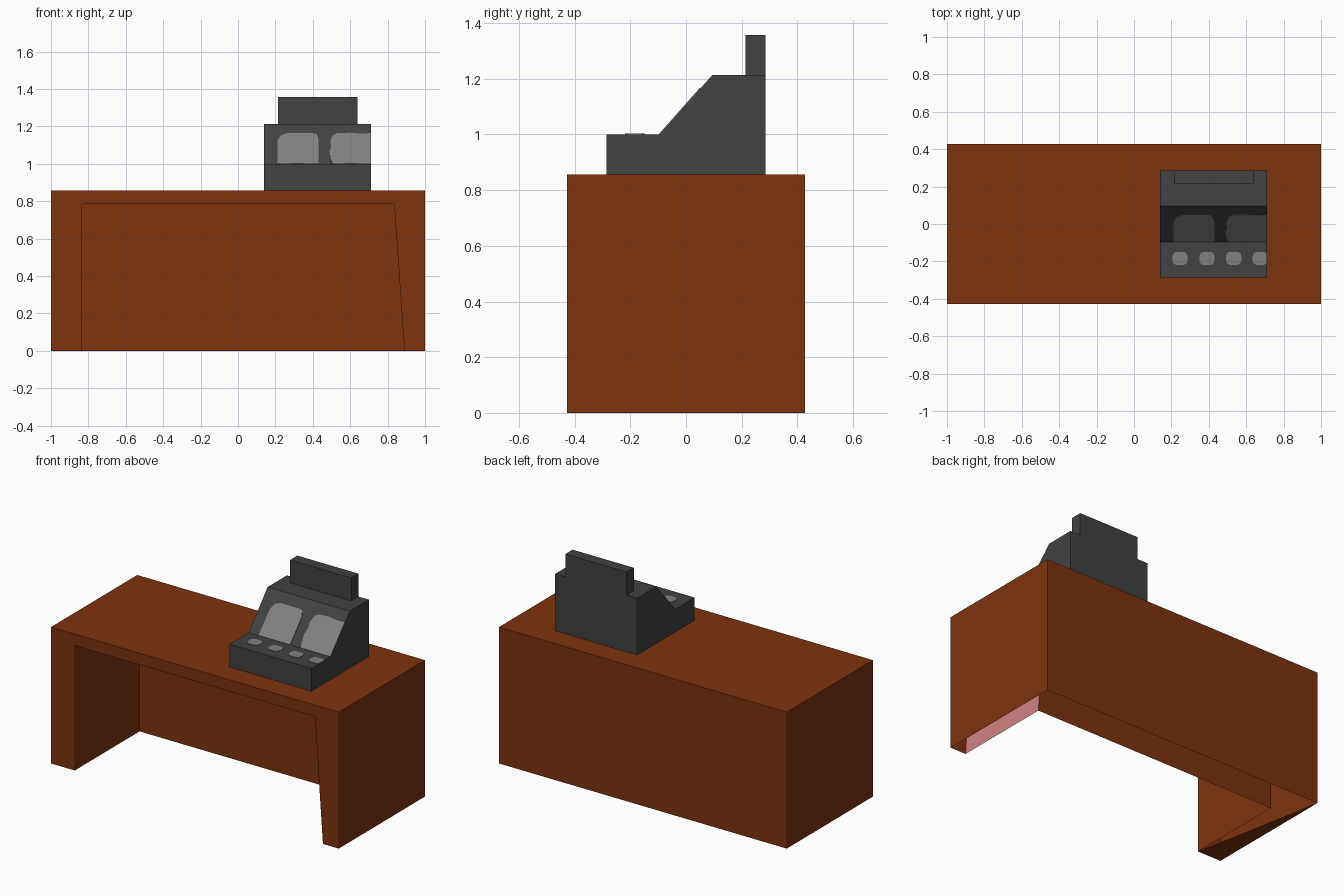
import bpy, math
from mathutils import Vector

if "Cube" in bpy.data.objects:
    bpy.data.objects.remove(bpy.data.objects["Cube"])


def material(name, rgb):
    m = bpy.data.materials.new(name)
    m.diffuse_color = (*rgb, 1)
    m.use_nodes = True
    m.node_tree.nodes["Principled BSDF"].inputs["Base Color"].default_value = m.diffuse_color
    return m


BROWN = material("brown wood", (0.205, 0.033, 0.004))
PINK = material("pink panel", (0.62, 0.22, 0.22))
DARK = material("dark grey", (0.054, 0.054, 0.054))
GREY = material("light grey", (0.225, 0.217, 0.217))


def make_object(name, faces, mats):
    """faces: list of (points, outward direction, material index)"""
    verts, index, polys, slots = [], {}, [], []
    for pts, out, slot in faces:
        pts = [Vector(p) for p in pts]
        normal = sum((pts[i].cross(pts[(i + 1) % len(pts)])
                      for i in range(len(pts))), Vector())
        if normal.dot(Vector(out)) < 0:
            pts.reverse()
        poly = []
        for p in pts:
            key = tuple(round(c, 5) for c in p)
            if key not in index:
                index[key] = len(verts)
                verts.append(key)
            poly.append(index[key])
        polys.append(poly)
        slots.append(slot)
    me = bpy.data.meshes.new(name)
    me.from_pydata(verts, [], polys)
    for m in mats:
        me.materials.append(m)
    for p, s in zip(me.polygons, slots):
        p.material_index = s
    me.update()
    ob = bpy.data.objects.new(name, me)
    bpy.context.collection.objects.link(ob)
    return ob


def prism(name, loop, offset, mat):
    """Solid made by sweeping a planar loop along an offset."""
    a = [Vector(p) for p in loop]
    off = Vector(offset)
    b = [p + off for p in a]
    mid = sum(a + b, Vector()) / (2 * len(a))
    faces = [(a, -off, 0), (b, off, 0)]
    n = off.normalized()
    area = sum((a[i].cross(a[(i + 1) % len(a)]) for i in range(len(a))), Vector())
    sign = 1 if area.dot(n) > 0 else -1
    for i in range(len(a)):
        j = (i + 1) % len(a)
        faces.append(((a[i], a[j], b[j], b[i]), (a[j] - a[i]).cross(n) * sign, 0))
    return make_object(name, faces, [mat])


# Desk: hollow shell, open underneath, with a knee space in front
W, F, B, T = 1.0, -0.428, 0.428, 0.857     # half width, front, back, top
KB = 0.215                                 # back of the knee space
outer = [(-W, 0), (-W, T), (W, T), (W, 0)]
inner = [(-0.835, 0), (-0.835, 0.785), (0.835, 0.785), (0.89, 0)]


def at(profile, y):
    return [(x, y, z) for x, z in profile]


of, ob_, nf, nb = at(outer, F), at(outer, B), at(inner, F), at(inner, KB)
faces = [(of + nf[::-1], (0, -1, 0), 0),   # front frame
         (ob_, (0, 1, 0), 0),              # back
         (nb, (0, -1, 0), 0)]              # knee space back
for i, (o_dir, n_dir) in enumerate([((-1, 0, 0), (1, 0, 0)),
                                    ((0, 0, 1), (0, 0, -1)),
                                    ((1, 0, 0), (-1, 0, 0))]):
    faces.append(((of[i], of[i + 1], ob_[i + 1], ob_[i]), o_dir, 0))
    faces.append(((nf[i], nf[i + 1], nb[i + 1], nb[i]), n_dir, 1 if i == 2 else 0))
faces.append(((nf[0], of[0], ob_[0]), (0, 0, -1), 0))   # partial foot
make_object("desk", faces, [BROWN, PINK])

# Register body: side profile swept across
X0, X1 = 0.14, 0.71
side = [(-0.285, T), (-0.285, 1.0), (-0.095, 1.0),
        (0.095, 1.214), (0.285, 1.214), (0.285, T)]
prism("register_body", [(X0, y, z) for y, z in side], (X1 - X0, 0, 0), DARK)

# Display block on top at the back
prism("register_display",
      [(0.213, 0.214, 1.214), (0.638, 0.214, 1.214),
       (0.638, 0.285, 1.214), (0.213, 0.285, 1.214)], (0, 0, 0.144), DARK)

# Key panels: thin plates on the sloping face (x, fraction up the slope)
slope_normal = Vector((0, -0.214, 0.19)).normalized() * 0.003


def slope_plate(name, outline):
    prism(name, [(x, -0.095 + 0.19 * t, 1.0 + 0.214 * t) for x, t in outline],
          slope_normal, GREY)


slope_plate("left_key_panel",
            [(0.21, 0.0), (0.43, 0.0), (0.43, 0.62), (0.418, 0.74),
             (0.40, 0.76), (0.26, 0.76), (0.228, 0.70), (0.212, 0.58)])
slope_plate("right_key_panel",
            [(0.505, 0.0), (X1, 0.0), (X1, 0.76), (0.66, 0.745), (0.60, 0.77),
             (0.53, 0.76), (0.505, 0.70), (0.493, 0.56), (0.498, 0.42),
             (0.49, 0.30), (0.495, 0.12)])

# Round front keys, the last one cut off at the edge
for k, cx in enumerate((0.246, 0.39, 0.533, 0.675)):
    loop = []
    for i in range(16):
        a = math.tau * (i + 0.5) / 16
        c, s = math.cos(a), math.sin(a)
        x = cx + 0.041 * math.copysign(abs(c) ** 0.65, c)
        y = -0.184 + 0.036 * math.copysign(abs(s) ** 0.65, s)
        loop.append((min(x, X1), y, 1.0))
    prism(f"front_key_{k + 1}", loop, (0, 0, 0.003), GREY)
